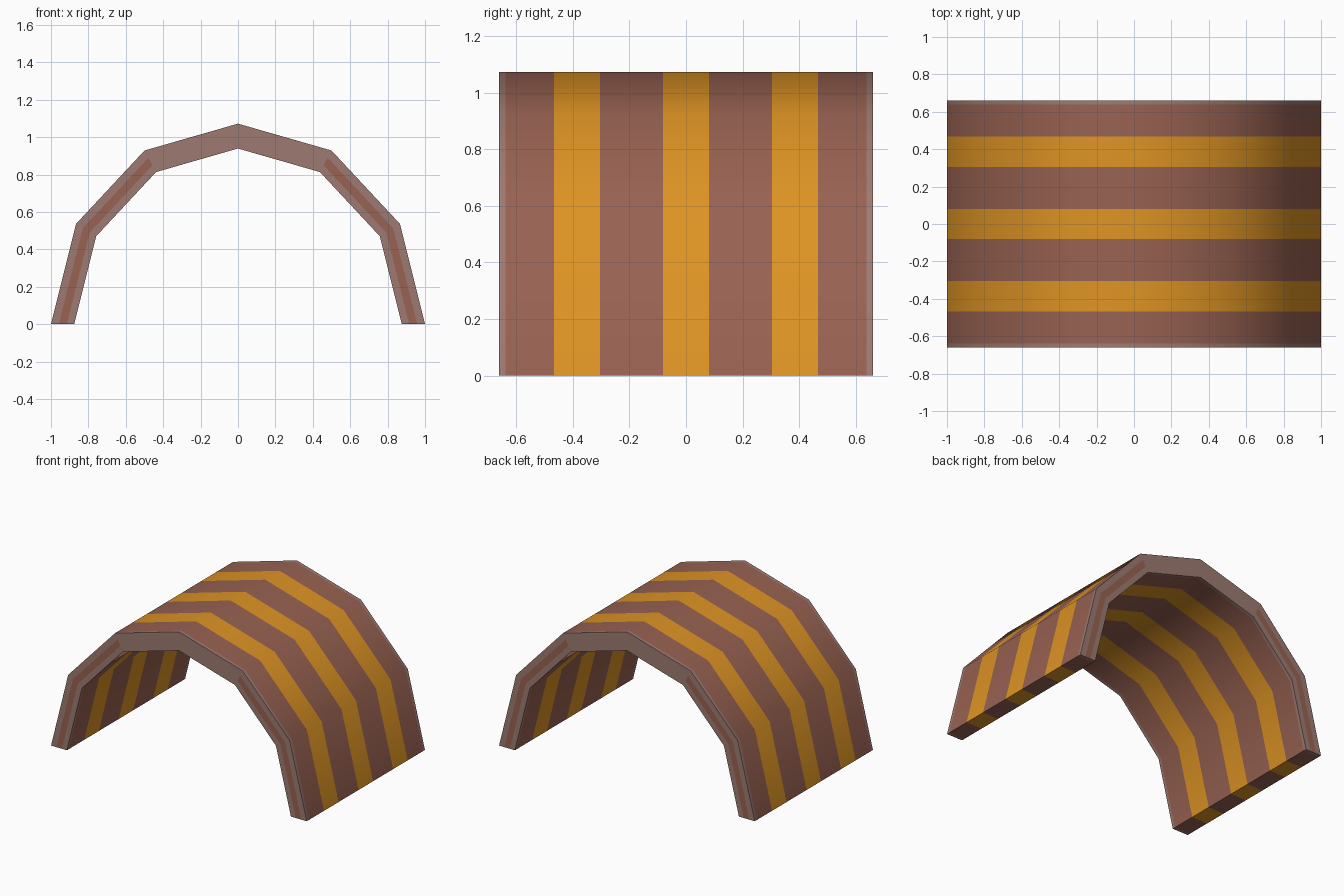
import bpy, bmesh, math

if "Cube" in bpy.data.objects:
    bpy.data.objects.remove(bpy.data.objects["Cube"])


def srgb(r, g, b):
    def lin(c):
        c /= 255
        return c / 12.92 if c <= 0.04045 else ((c + 0.055) / 1.055) ** 2.4
    return (lin(r), lin(g), lin(b), 1)


def material(name, rgb):
    m = bpy.data.materials.new(name)
    m.diffuse_color = srgb(*rgb)
    m.use_nodes = True
    m.node_tree.nodes["Principled BSDF"].inputs["Base Color"].default_value = m.diffuse_color
    return m


mats = [material("brown", (152, 98, 82)),
        material("orange", (222, 148, 36)),
        material("pale_edge", (158, 122, 114))]
BROWN, ORANGE, PALE = 0, 1, 2

# Cross-section: six-sided half ring, split radially for the band on the rims
HEIGHT = 1.072
radii = [0.876, 0.915, 0.958, 1.0]
# Slices along the length: pale rims and three orange stripes
ys = [-0.66, -0.638, -0.467, -0.304, -0.081, 0.081, 0.304, 0.467, 0.638, 0.66]
slice_mat = [PALE, BROWN, ORANGE, BROWN, ORANGE, BROWN, ORANGE, BROWN, PALE]

bm = bmesh.new()
cache = {}


def v(i, j, k):
    if (i, j, k) not in cache:
        a = math.pi * i / 6
        r = radii[j]
        cache[i, j, k] = bm.verts.new(
            (r * math.cos(a), ys[k], r * HEIGHT * math.sin(a)))
    return cache[i, j, k]


def quad(keys, mat):
    f = bm.faces.new([v(*key) for key in keys])
    f.material_index = mat
    f.smooth = True


# Inner and outer skins
for k, mat in enumerate(slice_mat):
    for i in range(6):
        for j in (0, 3):
            quad([(i, j, k), (i + 1, j, k), (i + 1, j, k + 1), (i, j, k + 1)], mat)
    # Feet
    for i in (0, 6):
        for j in range(3):
            quad([(i, j, k), (i, j + 1, k), (i, j + 1, k + 1), (i, j, k + 1)], mat)

# End rims, with a brown band up the four lower segments
for k in (0, 9):
    for i in range(6):
        for j in range(3):
            band = j == 1 and i not in (2, 3)
            quad([(i, j, k), (i + 1, j, k), (i + 1, j + 1, k), (i, j + 1, k)],
                 BROWN if band else PALE)

bmesh.ops.recalc_face_normals(bm, faces=bm.faces)
for e in bm.edges:
    e.smooth = e.calc_face_angle(0) < math.radians(40)

me = bpy.data.meshes.new("striped_arch")
for m in mats:
    me.materials.append(m)
bm.to_mesh(me)
bm.free()
arch = bpy.data.objects.new("striped_arch", me)
bpy.context.collection.objects.link(arch)
